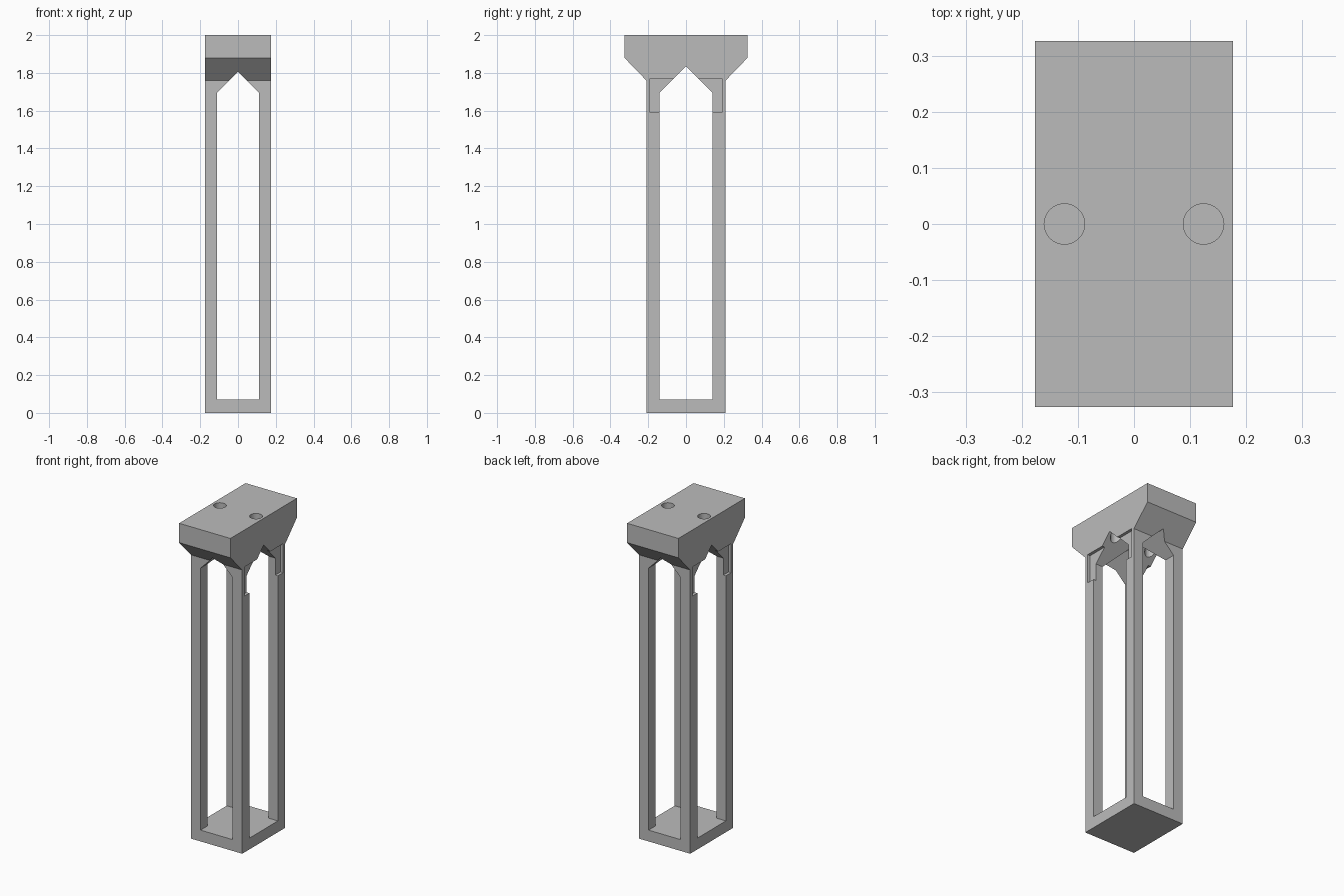
import bpy
import bmesh
from mathutils import Matrix, Vector

if "Cube" in bpy.data.objects:
    bpy.data.objects.remove(bpy.data.objects["Cube"], do_unlink=True)

HALF_X, HALF_Y = 0.176, 0.21

grey = bpy.data.materials.new("plain grey")
grey.use_nodes = True
colour = (0.5, 0.5, 0.5, 1)
grey.diffuse_color = colour
grey.node_tree.nodes["Principled BSDF"].inputs["Base Color"].default_value = colour


def make_object(name, bm):
    bmesh.ops.recalc_face_normals(bm, faces=bm.faces)
    mesh = bpy.data.meshes.new(name)
    bm.to_mesh(mesh)
    bm.free()
    obj = bpy.data.objects.new(name, mesh)
    bpy.context.collection.objects.link(obj)
    return obj


def mirrored_prism(name, half_profile, half_length, axis):
    """Extrude a left-right symmetric outline along the x or y axis."""
    outline = half_profile + [(-u, z) for u, z in reversed(half_profile) if u > 0]
    bm = bmesh.new()
    if axis == "X":
        corners = [(-half_length, u, z) for u, z in outline]
        step = Vector((2 * half_length, 0, 0))
    else:
        corners = [(u, -half_length, z) for u, z in outline]
        step = Vector((0, 2 * half_length, 0))
    face = bm.faces.new([bm.verts.new(c) for c in corners])
    ext = bmesh.ops.extrude_face_region(bm, geom=[face])
    moved = [g for g in ext["geom"] if isinstance(g, bmesh.types.BMVert)]
    bmesh.ops.translate(bm, verts=moved, vec=step)
    return make_object(name, bm)


# Tower body with flared cap
tower = mirrored_prism(
    "tower_frame",
    [(HALF_Y, 0), (HALF_Y, 1.76), (0.326, 1.88), (0.326, 2)],
    HALF_X, "X")
tower.data.materials.append(grey)

cutters = []

# Gabled openings through both directions
for name, half, axis in (("side_opening", 0.14, "X"), ("front_opening", 0.11, "Y")):
    gable = [(half, 0.07), (half, 1.695), (0, 1.695 + half)]
    cutters.append(mirrored_prism(name, gable, 0.5, axis))

for side, label in ((1, "left"), (-1, "right")):
    # Shallow recess at the head of each side
    bm = bmesh.new()
    bmesh.ops.create_cube(
        bm, size=1,
        matrix=Matrix.Translation((side * (HALF_X + 0.032), 0, 1.68))
        @ Matrix.Diagonal((0.1, 0.38, 0.18, 1)))
    cutters.append(make_object(label + "_recess", bm))
    # Vertical bolt hole through the cap
    bm = bmesh.new()
    bmesh.ops.create_cone(
        bm, cap_ends=True, segments=48, radius1=0.036, radius2=0.036, depth=0.4,
        matrix=Matrix.Translation((side * 0.124, 0, 1.95)))
    cutters.append(make_object(label + "_bolt_hole", bm))

for cutter in cutters:
    cutter.hide_render = True
    cutter.hide_viewport = True
    cutter.display_type = "WIRE"
    cutter.data.materials.append(grey)
    mod = tower.modifiers.new(cutter.name, "BOOLEAN")
    mod.operation = "DIFFERENCE"
    mod.solver = "EXACT"
    mod.object = cutter

# Crisp edges, smooth hole walls
bpy.context.view_layer.objects.active = tower
tower.select_set(True)
bpy.ops.object.shade_smooth_by_angle()
for poly in tower.data.polygons:
    poly.use_smooth = False
